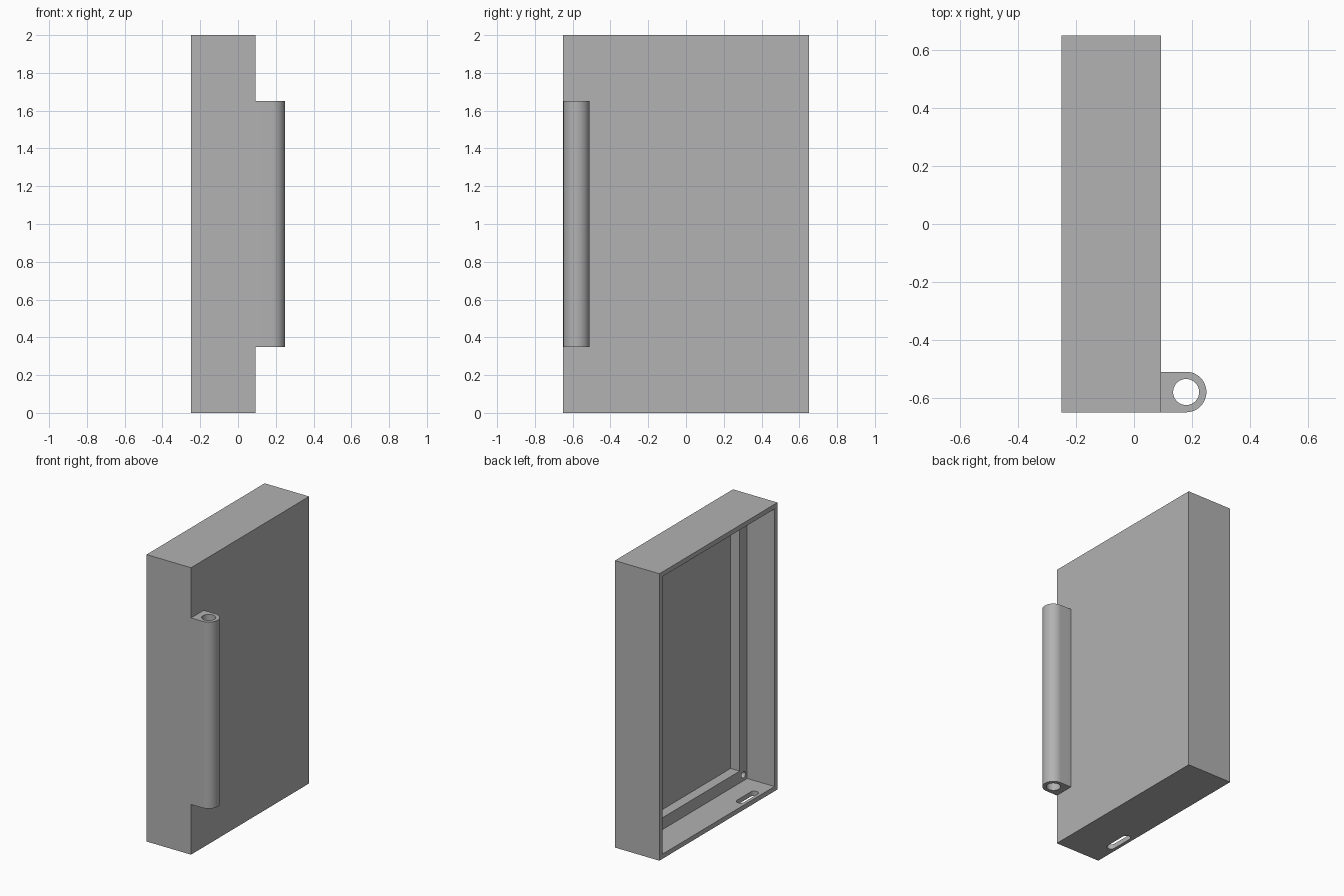
import bpy, bmesh, math

if "Cube" in bpy.data.objects:
    bpy.data.objects.remove(bpy.data.objects["Cube"])

X0, X1 = -0.25, 0.093        # open side, closed side
Y, H = 0.65, 2.0             # half width, height
WALL, LEDGE = 0.033, 0.083   # rim thickness, inner step width
STEP_X, FLOOR_X = -0.04, 0.03

grey = bpy.data.materials.new("plain grey")
grey.diffuse_color = (0.445, 0.445, 0.445, 1)
grey.use_nodes = True
grey.node_tree.nodes["Principled BSDF"].inputs["Base Color"].default_value = grey.diffuse_color


def prism(name, points, offset):
    """Extrude a closed 3D outline along an offset vector."""
    bm = bmesh.new()
    face = bm.faces.new([bm.verts.new(p) for p in points])
    new = bmesh.ops.extrude_face_region(bm, geom=[face])["geom"]
    bmesh.ops.translate(bm, vec=offset,
                        verts=[v for v in new if isinstance(v, bmesh.types.BMVert)])
    bmesh.ops.recalc_face_normals(bm, faces=bm.faces)
    mesh = bpy.data.meshes.new(name)
    bm.to_mesh(mesh)
    bm.free()
    mesh.materials.append(grey)
    obj = bpy.data.objects.new(name, mesh)
    bpy.context.collection.objects.link(obj)
    return obj


def block(name, xa, xb, ya, yb, za, zb):
    return prism(name, [(xa, ya, za), (xb, ya, za), (xb, yb, za), (xa, yb, za)],
                 (0, 0, zb - za))


def arc(cx, cy, r, a0, a1, n):
    return [(cx + r * math.cos(math.radians(a0 + (a1 - a0) * i / n)),
             cy + r * math.sin(math.radians(a0 + (a1 - a0) * i / n)))
            for i in range(n + 1)]


def combine(target, tool, operation="DIFFERENCE"):
    """Apply a boolean and discard the tool."""
    mod = target.modifiers.new("cut", "BOOLEAN")
    mod.operation, mod.object, mod.solver = operation, tool, "EXACT"
    bpy.context.view_layer.objects.active = target
    bpy.ops.object.modifier_apply(modifier=mod.name)
    bpy.data.objects.remove(tool)


# Open box with a stepped recess
case = block("hinged_case", X0, X1, -Y, Y, 0, H)
w, s = WALL, WALL + LEDGE
combine(case, block("recess", X0 - 0.1, STEP_X, -Y + w, Y - w, w, H - w))
combine(case, block("deep_recess", STEP_X - 0.1, FLOOR_X, -Y + s, Y - s, s, H - s))

# Screw holes in the four ledge corners
m = WALL + LEDGE / 2
for y in (-Y + m, Y - m):
    for z in (m, H - m):
        ring = arc(y, z, 0.022, 0, 360, 24)[:-1]
        combine(case, prism("screw_hole", [(STEP_X - 0.02, a, b) for a, b in ring],
                            (0.09, 0, 0)))

# Cable slot through the bottom wall
slot = arc(-0.2, -0.315, 0.027, 0, 180, 12) + arc(-0.2, -0.465, 0.027, 180, 360, 12)
combine(case, prism("cable_slot", [(a, b, -0.05) for a, b in slot], (0, 0, 0.11)))

# Hinge barrel with a pin hole, joined to the closed side
HX, HY, HR = 0.18, -0.58, 0.07
outline = [(0.06, HY - HR)] + arc(HX, HY, HR, -90, 90, 24) + [(0.06, HY + HR)]
hinge = prism("hinge_barrel", [(a, b, 0.35) for a, b in outline], (0, 0, 1.3))
pin = arc(HX, HY, 0.045, 0, 360, 40)[:-1]
combine(hinge, prism("pin_hole", [(a, b, 0.2) for a, b in pin], (0, 0, 1.6)))
combine(case, hinge, "UNION")

# Smooth curved walls, crisp edges elsewhere
bpy.ops.object.select_all(action="DESELECT")
case.select_set(True)
bpy.context.view_layer.objects.active = case
bpy.ops.object.shade_smooth_by_angle(angle=math.radians(30))
